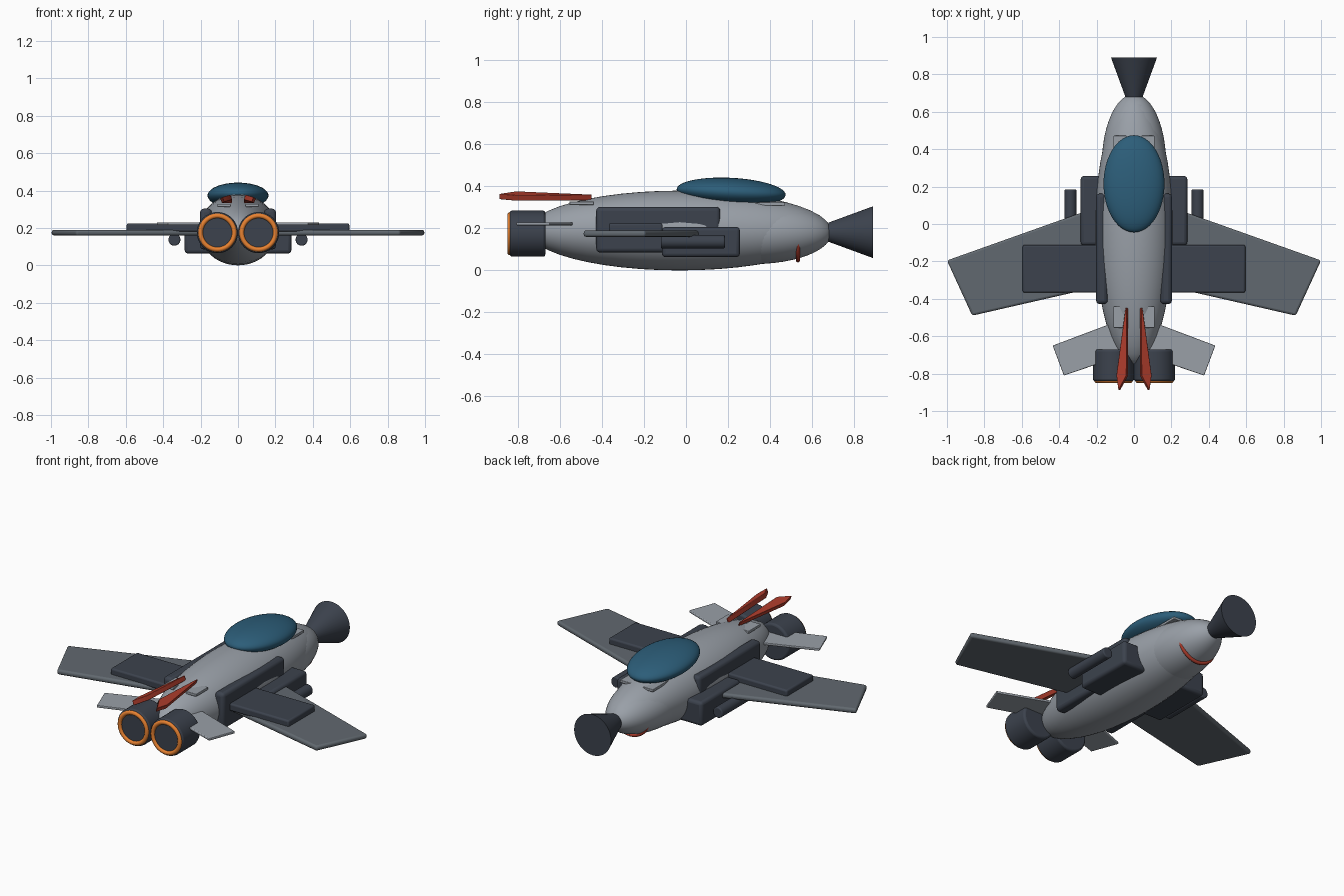
import bpy, bmesh, math
from mathutils import Matrix

if "Cube" in bpy.data.objects:
    bpy.data.objects.remove(bpy.data.objects["Cube"])

def mat(name, r, g, b):
    m = bpy.data.materials.new(name)
    m.diffuse_color = (r, g, b, 1)
    m.use_nodes = True
    m.node_tree.nodes["Principled BSDF"].inputs["Base Color"].default_value = m.diffuse_color
    return m

HULL = mat("hull_grey", .32, .35, .39)
WING = mat("wing_grey", .12, .14, .16)
DARK = mat("dark_grey", .045, .055, .075)
GLASS = mat("canopy_blue", .025, .11, .19)
ORANGE = mat("orange_glow", .8, .22, .03)
RED = mat("red_paint", .42, .045, .025)

def finish(ob, name, m, bevel=0):
    ob.name = name
    ob.data.materials.clear()
    ob.data.materials.append(m)
    if bevel:
        b = ob.modifiers.new("bevel", 'BEVEL')
        b.width, b.segments = bevel, 3
        b.limit_method = 'ANGLE'
    bpy.ops.object.select_all(action='DESELECT')
    ob.select_set(True)
    bpy.context.view_layer.objects.active = ob
    bpy.ops.object.shade_smooth_by_angle(angle=math.radians(35))
    return ob

def ellipsoid(name, loc, size, m, tilt=0):
    bpy.ops.mesh.primitive_uv_sphere_add(segments=48, ring_count=24)
    ob = bpy.context.object
    ob.data.transform(Matrix.Translation(loc) @ Matrix.Rotation(tilt, 4, 'X')
                      @ Matrix.Diagonal((*size, 1)) @ Matrix.Rotation(math.pi / 2, 4, 'X'))
    return finish(ob, name, m)

def box(name, lo, hi, m, bevel=.01):
    bpy.ops.mesh.primitive_cube_add(size=1)
    ob = bpy.context.object
    mid = [(a + b) / 2 for a, b in zip(lo, hi)]
    ob.data.transform(Matrix.Translation(mid) @ Matrix.Diagonal((*[b - a for a, b in zip(lo, hi)], 1)))
    return finish(ob, name, m, bevel)

def tube(name, x, z, y0, y1, r0, r1, m, bevel=0):
    # cylinder or cone along y, radius r0 at y0 and r1 at y1
    bpy.ops.mesh.primitive_cone_add(vertices=40, radius1=r0, radius2=r1, depth=abs(y1 - y0))
    ob = bpy.context.object
    ob.data.transform(Matrix.Translation((x, (y0 + y1) / 2, z)) @ Matrix.Rotation(-math.pi / 2, 4, 'X'))
    return finish(ob, name, m, bevel)

def ring(name, loc, r, minor, m):
    bpy.ops.mesh.primitive_torus_add(major_radius=r, minor_radius=minor, major_segments=48, minor_segments=12)
    ob = bpy.context.object
    ob.data.transform(Matrix.Translation(loc) @ Matrix.Rotation(math.pi / 2, 4, 'X'))
    return finish(ob, name, m)

def plate(name, pts, z, thick, m, side, bevel, matrix=None):
    # flat outline extruded in z, mirrored by side
    bm = bmesh.new()
    f = bm.faces.new([bm.verts.new((x, y, -thick / 2)) for x, y in pts])
    ext = bmesh.ops.extrude_face_region(bm, geom=[f])
    bmesh.ops.translate(bm, vec=(0, 0, thick), verts=[v for v in ext["geom"] if isinstance(v, bmesh.types.BMVert)])
    bmesh.ops.transform(bm, matrix=matrix or Matrix(), verts=bm.verts)
    bmesh.ops.translate(bm, vec=(0, 0, z), verts=bm.verts)
    bmesh.ops.scale(bm, vec=(side, 1, 1), verts=bm.verts)
    bmesh.ops.recalc_face_normals(bm, faces=bm.faces)
    me = bpy.data.meshes.new(name)
    bm.to_mesh(me)
    bm.free()
    ob = bpy.data.objects.new(name, me)
    bpy.context.collection.objects.link(ob)
    return finish(ob, name, m, bevel)

# fuselage, nose, canopy
ellipsoid("fuselage", (0, -.03, .19), (.208, .72, .19), HULL)
ellipsoid("nose", (0, .32, .18), (.172, .375, .15), HULL)
ellipsoid("canopy", (0, .215, .373), (.163, .26, .068), GLASS, math.radians(-3))
# flared cone at the nose tip and painted mouth ring
tube("nose_cone", 0, .182, .68, .89, .046, .123, DARK)
ring("mouth_stripe", (0, .533, .172), .124, .01, RED)

for s, side in ((1, "right"), (-1, "left")):
    def sbox(name, lo, hi, m, bevel=.01):
        xs = sorted((s * lo[0], s * hi[0]))
        return box(f"{side}_{name}", (xs[0], *lo[1:]), (xs[1], *hi[1:]), m, bevel)
    # wings and raised wing panels
    plate(f"{side}_wing", [(.1, .125), (1.0, -.195), (.865, -.49), (.1, -.315)], .175, .03, WING, s, .012)
    sbox("wing_panel", (.15, -.367, .18), (.595, -.112, .225), DARK)
    plate(f"{side}_tailplane", [(.05, -.505), (.435, -.65), (.375, -.81), (.05, -.70)], .222, .014, HULL, s, .004)
    # side strake, intake pod and gun
    sbox("strake", (.14, -.428, .085), (.203, .163, .303), DARK, .02)
    sbox("intake_pod", (.12, -.115, .063), (.285, .257, .207), DARK, .018)
    tube(f"{side}_gun", s * .34, .137, -.12, .185, .032, .032, DARK, .006)
    # engine nozzle with glowing rim
    tube(f"{side}_nozzle", s * .11, .175, -.84, -.67, .11, .11, DARK, .012)
    ring(f"{side}_nozzle_rim", (s * .11, -.838, .175), .09, .013, ORANGE)
    # red tail fin, rolled outward and rising toward its tip
    m = (Matrix.Translation((.06, -.46, 0)) @ Matrix.Rotation(math.radians(-2.5), 4, 'X')
         @ Matrix.Rotation(math.radians(20), 4, 'Y') @ Matrix.Translation((-.06, .46, 0)))
    plate(f"{side}_tail_fin", [(.034, -.45), (.04, -.45), (.092, -.81), (.08, -.89), (.034, -.81)],
          .34, .028, RED, s, .008, m)
    # deck vents fore and aft
    sbox("rear_vent", (.04, -.555, .312), (.11, -.44, .328), HULL, .003)
    sbox("front_vent", (.04, .31, .308), (.11, .472, .324), HULL, .003)
